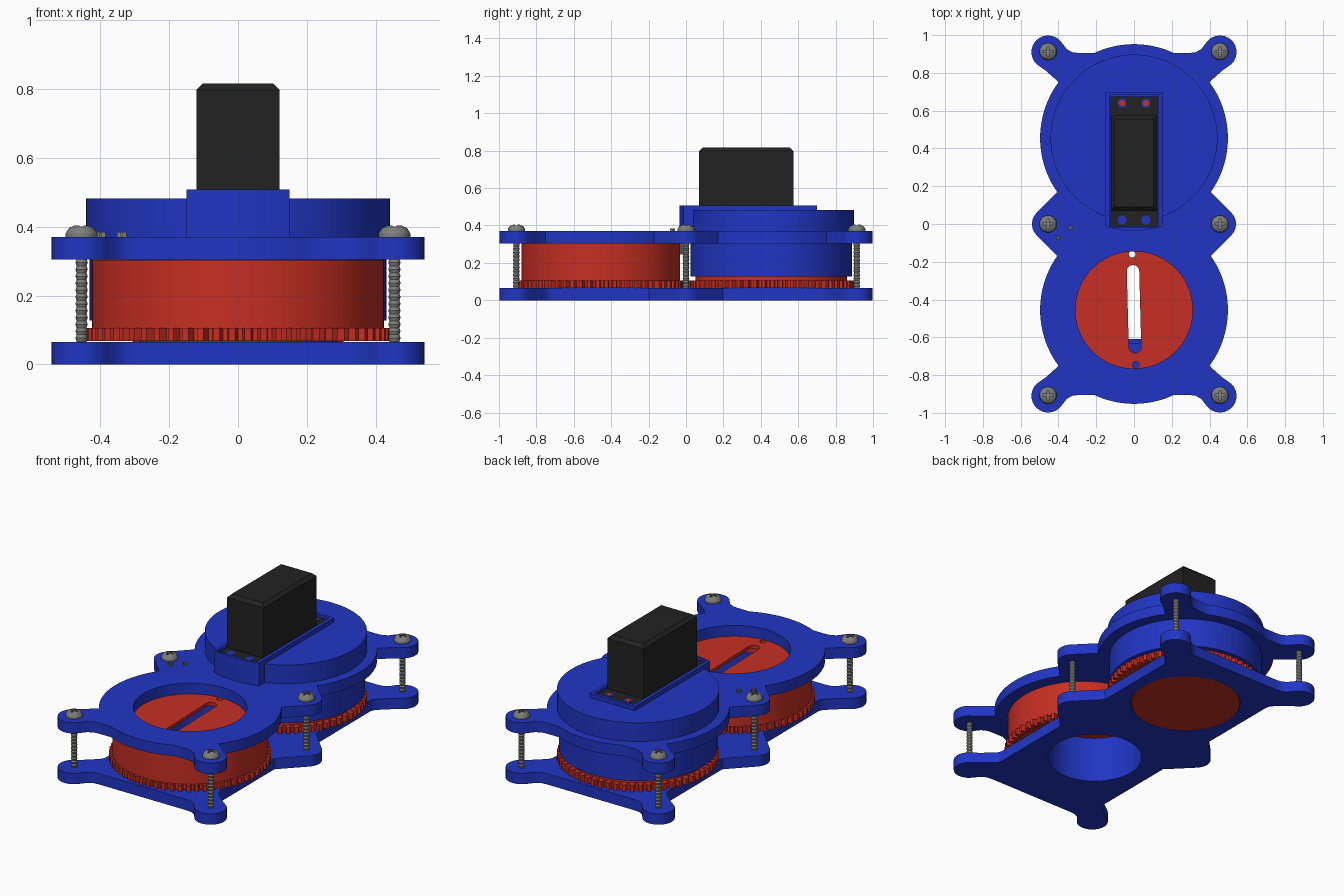
import bpy, bmesh
from math import sin, cos, pi, radians
from mathutils import Matrix

old = bpy.data.objects.get("Cube")
if old:
    bpy.data.objects.remove(old, do_unlink=True)


def material(name, rgb):
    m = bpy.data.materials.new(name)
    m.use_nodes = True
    color = (*rgb, 1)
    m.diffuse_color = color
    m.node_tree.nodes["Principled BSDF"].inputs["Base Color"].default_value = color
    return m


BLUE = material("blue plastic", (0.015, 0.036, 0.55))
RED = material("red plastic", (0.57, 0.028, 0.017))
BLACK = material("black casing", (0.016, 0.016, 0.016))
STEEL = material("steel", (0.21, 0.21, 0.2))
REAR, FRONT = 0.455, -0.455
made = []


def add(name, bm, mat):
    bmesh.ops.recalc_face_normals(bm, faces=bm.faces)
    me = bpy.data.meshes.new(name)
    bm.to_mesh(me)
    bm.free()
    me.materials.append(mat)
    ob = bpy.data.objects.new(name, me)
    bpy.context.scene.collection.objects.link(ob)
    made.append(ob)
    return ob


def prism(name, pts, z0, z1, mat):
    bm = bmesh.new()
    face = bm.faces.new([bm.verts.new((x, y, z0)) for x, y in pts])
    top = bmesh.ops.extrude_face_region(bm, geom=[face])["geom"]
    bmesh.ops.translate(bm, vec=(0, 0, z1 - z0),
                        verts=[v for v in top if isinstance(v, bmesh.types.BMVert)])
    return add(name, bm, mat)


def arc(cx, cy, r, a0, a1, n):
    return [(cx + r * cos(radians(a0 + (a1 - a0) * i / n)),
             cy + r * sin(radians(a0 + (a1 - a0) * i / n))) for i in range(n + 1)]


def disc(name, x, y, r, z0, z1, mat, n=96):
    return prism(name, arc(x, y, r, 0, 360, n)[:-1], z0, z1, mat)


def box(name, x0, x1, y0, y1, z0, z1, mat):
    return prism(name, [(x0, y0), (x1, y0), (x1, y1), (x0, y1)], z0, z1, mat)


def lathe(name, profile, n, mat):
    bm = bmesh.new()
    rings = [[bm.verts.new((r * cos(2 * pi * i / n), r * sin(2 * pi * i / n), z))
              for i in range(n)] for r, z in profile]
    for a, b in zip(rings, rings[1:]):
        for i in range(n):
            j = (i + 1) % n
            bm.faces.new((a[i], a[j], b[j], b[i]))
    bm.faces.new(rings[0])
    bm.faces.new(rings[-1])
    return add(name, bm, mat)


def combine(ob, others, mode="DIFFERENCE"):
    for other in others:
        mod = ob.modifiers.new("cut", "BOOLEAN")
        mod.operation, mod.solver, mod.object = mode, "EXACT", other
        with bpy.context.temp_override(object=ob, active_object=ob, selected_objects=[ob]):
            bpy.ops.object.modifier_apply(modifier=mod.name)
        made.remove(other)
        bpy.data.objects.remove(other, do_unlink=True)


# Plate outline: one quarter with a corner ear and half a side ear, then mirrored
quarter = [(0.29, 0.905), (0.325, 0.909), (0.355, 0.925)]
quarter += arc(0.455, 0.91, 0.088, 145, -48, 16)
quarter += [(0.465, 0.81), (0.40, 0.752), (0.386, 0.735), (0.38, 0.715), (0.38, 0.197)]
quarter += arc(0.455, 0, 0.085, 45, 0, 5)
half = quarter + [(x, -y) for x, y in quarter[-2::-1]]
outline = half + [(-x, y) for x, y in half[::-1]]

# Bottom plate with its two openings
bottom = prism("bottom_plate", outline, 0, 0.065, BLUE)
combine(bottom, [disc("hole", 0, -0.345, 0.265, -0.1, 0.2, BLUE),
                 disc("hole", 0, REAR, 0.31, -0.1, 0.2, BLUE)])

# Top plate: same outline joined with two round bodies, open at the front
top = prism("top_plate", outline, 0.305, 0.37, BLUE)
combine(top, [disc("body", 0, y, 0.497, 0.305, 0.37, BLUE, 128) for y in (REAR, FRONT)],
        "UNION")
combine(top, [disc("hole", 0, FRONT, 0.31, 0.2, 0.5, BLUE)])

# Fixed off-centre tube inside the front drum
tube = disc("inner_tube", 0, -0.345, 0.288, 0.06, 0.28, BLUE)
combine(tube, [disc("bore", 0, -0.345, 0.265, 0, 0.5, BLUE)])


def gear(name, cy, phase):
    teeth = 60
    pts = []
    for i in range(teeth):
        for frac, r in ((0, 0.415), (0.3, 0.415), (0.42, 0.442), (0.82, 0.442)):
            a = 2 * pi * (i + frac + phase) / teeth
            pts.append((r * cos(a), cy + r * sin(a)))
    return prism(name, pts, 0.067, 0.105, RED)


# Front gear and hollow drum with a slotted lid
front_gear = gear("front_gear", FRONT, 0)
combine(front_gear, [disc("bore", 0, FRONT, 0.405, 0, 0.5, RED)])
drum = disc("front_drum", 0, FRONT, 0.424, 0.104, 0.304, RED)
slot_pts = arc(0, 0.2, 0.033, 0, 180, 12) + arc(0, -0.2, 0.033, 180, 360, 12)
slot = prism("slot", slot_pts, 0.2, 0.5, RED)
slot.data.transform(Matrix.Translation((0, -0.45, 0)) @ Matrix.Rotation(radians(1.5), 4, "Z"))
combine(drum, [disc("bore", 0, FRONT, 0.405, 0, 0.284, RED), slot,
               disc("pin_hole", -0.01, -0.16, 0.018, 0.2, 0.5, RED, 16),
               disc("pin_hole", 0.01, -0.745, 0.018, 0.2, 0.5, RED, 16)])

# Rear gear with its hub filling the lower opening
gear("rear_gear", REAR, 0.5)
disc("rear_gear_hub", 0, REAR, 0.307, 0.002, 0.08, RED)
disc("rear_gear_collar", 0, REAR, 0.405, 0.1, 0.14, RED)

# Rear housing below and above the top plate
disc("rear_housing", 0, REAR, 0.432, 0.128, 0.31, BLUE)
disc("rear_cover", 0, REAR, 0.442, 0.365, 0.482, BLUE)

# Motor bracket with a rounded front and a shallow pocket
front_edge = arc(0, REAR, 0.491, 270 - 17.8, 270 + 17.8, 12)
bracket = prism("motor_bracket", front_edge + [(0.15, 0.70), (-0.15, 0.70)], 0.366, 0.508, BLUE)
combine(bracket, [box("pocket", -0.13, 0.13, -0.018, 0.682, 0.45, 0.6, BLUE)])

# Motor casing, mounting flange and flange holes
box("motor_flange", -0.124, 0.124, -0.012, 0.676, 0.44, 0.496, BLACK)
case = box("motor_casing", -0.121, 0.121, 0.07, 0.575, 0.44, 0.817, BLACK)
bm = bmesh.new()
bm.from_mesh(case.data)
rim = [e for e in bm.edges if all(v.co.z > 0.8 for v in e.verts)]
bmesh.ops.bevel(bm, geom=rim, offset=0.019, segments=1, affect="EDGES")
bm.to_mesh(case.data)
bm.free()
for x in (-0.063, 0.063):
    for y in (0.02, 0.64):
        disc("flange_hole", x, y, 0.024, 0.494, 0.498, BLUE, 20)
    disc("flange_hole_core", x, 0.64, 0.016, 0.495, 0.5, RED, 20)

# Six threaded screws with domed, cross-slotted heads
profile = [(0.0178 if i % 2 else 0.0145, 0.006 + 0.01 * i) for i in range(37)]
profile += [(0.046, 0.37), (0.046, 0.381), (0.037, 0.396), (0.02, 0.404)]
screw = lathe("screw", profile, 20, STEEL)
combine(screw, [box("slot", -0.026, 0.026, -0.006, 0.006, 0.388, 0.5, STEEL),
                box("slot", -0.006, 0.006, -0.026, 0.026, 0.388, 0.5, STEEL)])
spots = [(x, y) for x in (-0.455, 0.455) for y in (-0.907, 0, 0.913)]
screw.location = (*spots[0], 0)
for x, y in spots[1:]:
    copy = screw.copy()
    copy.location = (x, y, 0)
    bpy.context.scene.collection.objects.link(copy)

# Small sensor under the plate with two fixing pins poking through
sensor = box("sensor", -0.055, 0.055, -0.02, 0.02, 0.245, 0.306, STEEL)
sensor.location = (-0.37, -0.045, 0)
sensor.rotation_euler.z = radians(38)
for x, y in ((-0.40, -0.072), (-0.338, -0.02)):
    box("sensor_pin", x - 0.014, x + 0.014, y - 0.004, y + 0.004, 0.3, 0.385, STEEL)
    box("sensor_pin", x - 0.004, x + 0.004, y - 0.014, y + 0.014, 0.3, 0.385, STEEL)

# Smooth the round walls and keep the edges sharp
bpy.ops.object.select_all(action="DESELECT")
for ob in made:
    ob.select_set(True)
bpy.context.view_layer.objects.active = made[0]
bpy.ops.object.shade_smooth_by_angle(angle=radians(25))
